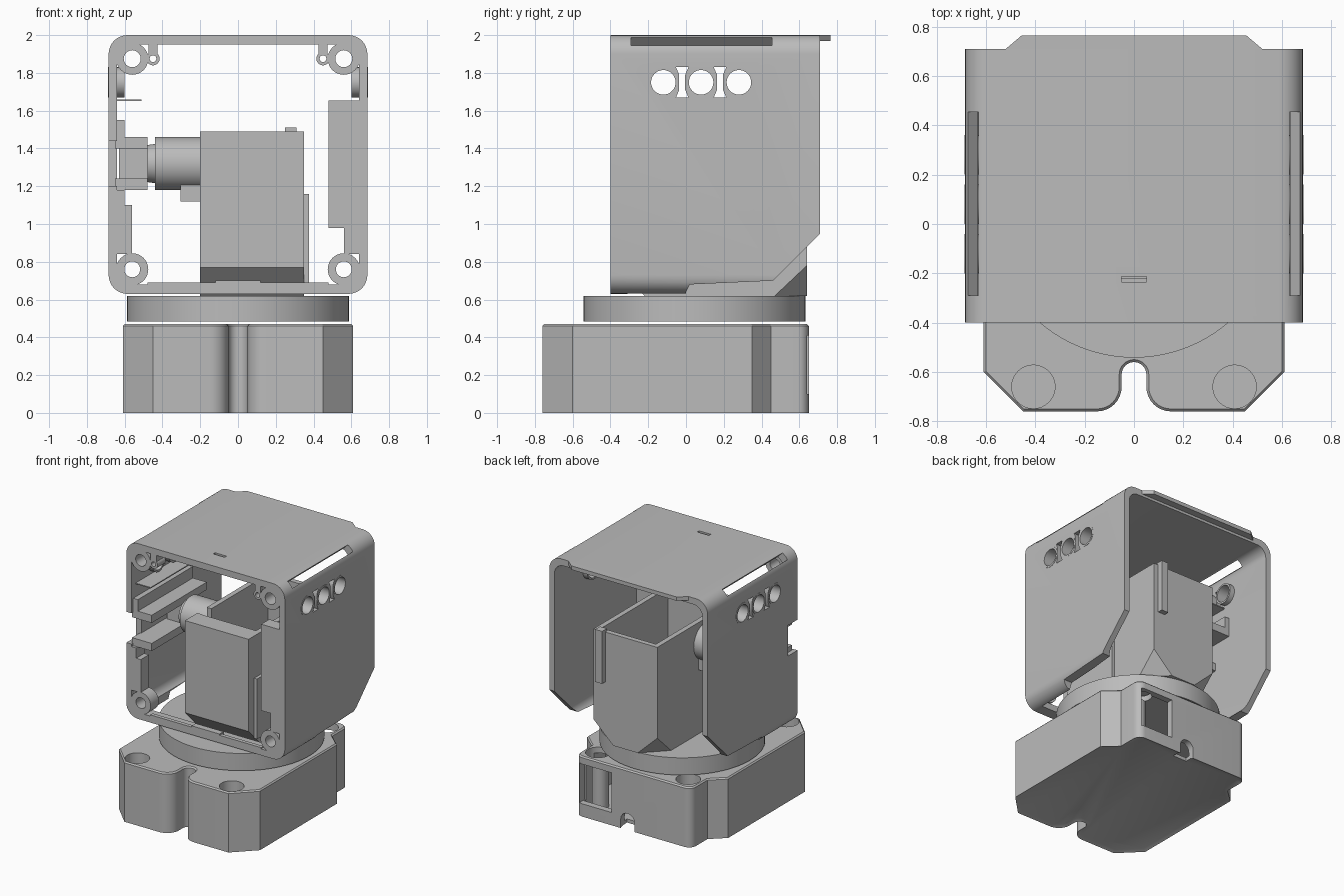
import bpy, bmesh
from math import sin, cos, pi, radians
from mathutils import Vector, Matrix

if "Cube" in bpy.data.objects:
    bpy.data.objects.remove(bpy.data.objects["Cube"])

grey = bpy.data.materials.new("printed_grey")
grey.use_nodes = True
grey.diffuse_color = (0.5, 0.5, 0.5, 1)
grey.node_tree.nodes["Principled BSDF"].inputs["Base Color"].default_value = (0.5, 0.5, 0.5, 1)
parts = []


def arc(cx, cy, r, a0, a1, n=8):
    steps = [radians(a0 + (a1 - a0) * i / n) for i in range(n + 1)]
    return [(cx + r * cos(a), cy + r * sin(a)) for a in steps]


def prism(name, pts, axis, a, b):
    """Extrude a 2D outline along an axis from a to b."""
    place = {"X": lambda p, t: (t, p[0], p[1]),
             "Y": lambda p, t: (p[0], t, p[1]),
             "Z": lambda p, t: (p[0], p[1], t)}[axis]
    bm = bmesh.new()
    low = [bm.verts.new(place(p, a)) for p in pts]
    high = [bm.verts.new(place(p, b)) for p in pts]
    bm.faces.new(low)
    bm.faces.new(high)
    for i in range(len(pts)):
        j = (i + 1) % len(pts)
        bm.faces.new((low[i], low[j], high[j], high[i]))
    bmesh.ops.recalc_face_normals(bm, faces=bm.faces)
    mesh = bpy.data.meshes.new(name)
    bm.to_mesh(mesh)
    bm.free()
    mesh.materials.append(grey)
    obj = bpy.data.objects.new(name, mesh)
    bpy.context.collection.objects.link(obj)
    parts.append(obj)
    return obj


def box(name, x0, x1, y0, y1, z0, z1):
    return prism(name, [(x0, y0), (x1, y0), (x1, y1), (x0, y1)], "Z", z0, z1)


def disc(name, c, r, axis, a, b, n=32):
    return prism(name, arc(c[0], c[1], r, 0, 360, n)[:-1], axis, a, b)


def cut(obj, *cutters):
    """Subtract cutters, bake the result and drop the cutters."""
    for c in cutters:
        mod = obj.modifiers.new("cut", "BOOLEAN")
        mod.operation, mod.solver, mod.object = "DIFFERENCE", "EXACT", c
    bpy.context.view_layer.update()
    graph = bpy.context.evaluated_depsgraph_get()
    baked = bpy.data.meshes.new_from_object(obj.evaluated_get(graph))
    obj.modifiers.clear()
    obj.data = baked
    for c in cutters:
        parts.remove(c)
        bpy.data.objects.remove(c)
    return obj


def ring(name, c, r, hole, axis, a, b):
    return cut(disc(name, c, r, axis, a, b), disc("hole", c, hole, axis, a - 0.1, b + 0.1))


def edit(obj, action):
    bm = bmesh.new()
    bm.from_mesh(obj.data)
    action(bm)
    bmesh.ops.recalc_face_normals(bm, faces=bm.faces)
    bm.to_mesh(obj.data)
    bm.free()


def slice_off(obj, co, normal):
    def action(bm):
        res = bmesh.ops.bisect_plane(bm, geom=bm.verts[:] + bm.edges[:] + bm.faces[:],
                                     plane_co=co, plane_no=normal, clear_outer=True)
        rim = [e for e in res["geom_cut"] if isinstance(e, bmesh.types.BMEdge)]
        bmesh.ops.edgeloop_fill(bm, edges=rim)
    edit(obj, action)


# Base housing with front cable notch
half = (arc(0, -0.61, 0.05, 90, 0) + arc(0.15, -0.66, 0.1, 180, 270)
        + [(0.45, -0.76), (0.61, -0.6), (0.61, 0.35), (0.5, 0.45)]
        + arc(0.44, 0.59, 0.06, 0, 90))
base = prism("base_housing", half + [(-x, y) for x, y in reversed(half[1:])], "Z", 0, 0.46)


def base_rims(bm):
    bm.normal_update()
    for sign, width, depth in ((-1, 0.03, -0.012), (1, 0.01, 0.01)):
        cap = [f for f in bm.faces if f.normal.z * sign > 0.99 and len(f.verts) > 20]
        bmesh.ops.inset_region(bm, faces=cap, thickness=width, depth=depth)


edit(base, base_rims)
arch = [(-0.01, -0.1)] + arc(0.05, 0.07, 0.06, 180, 0) + [(0.11, -0.1)]
cut(base,
    box("cavity", -0.54, 0.54, -0.5, 0.34, 0.04, 0.425),
    box("rear_cavity", -0.28, 0.46, 0.3, 0.6, 0.04, 0.425),
    box("window", 0.19, 0.47, 0.58, 0.8, 0.1, 0.41),
    prism("cable_slot", arch, "Y", 0.57, 0.8),
    *[disc("counterbore", (s * x, y), 0.088, "Z", 0.37, 0.6)
      for s in (-1, 1) for x, y in ((0.408, -0.66), (0.39, 0.53))])
disc("base_pillar", (0.39, 0.5), 0.06, "Z", 0.03, 0.38)

# Turntable
disc("turntable", (0, 0.045), 0.587, "Z", 0.485, 0.62, 96)


# Head shell: square tube, open front and back
def rounded(w, z0, z1, r):
    return (arc(w - r, z1 - r, r, 0, 90) + arc(r - w, z1 - r, r, 90, 180)
            + arc(r - w, z0 + r, r, 180, 270) + arc(w - r, z0 + r, r, 270, 360))


shell = prism("head_shell", rounded(0.685, 0.63, 2.0, 0.1), "Y", -0.4, 0.71)
cut(shell, prism("inside", rounded(0.64, 0.68, 1.95, 0.08), "Y", -0.6, 0.9))
lower_cut = [(0, 0.5), (0, 0.64), (0.02, 0.68), (0.46, 0.7), (0.72, 0.96), (0.9, 0.96), (0.9, 0.5)]
hole_ys = (-0.12, 0.08, 0.28)
cutters = [prism("lower_cut", lower_cut, "X", -1, 1),
           box("floor_cut", -0.6, 0.6, -0.31, 0.9, 0.5, 0.72),
           box("side_notch", -0.8, -0.6, -0.5, -0.28, 1.2, 1.44),
           box("top_slit", -0.05, 0.05, -0.235, -0.212, 1.9, 2.1)]
# Vent holes and hourglass slots through both walls
for y in hole_ys:
    cutters.append(disc("vent", (y, 1.75), 0.066, "X", -1, 1))
for y in (-0.02, 0.18):
    wedge = [(y + s * k * w, 1.75 + k * h) for k in (1, -1)
             for s, w, h in ((1, 0.016, -0.04), (1, 0.016, 0.04), (1, 0.033, 0.08), (-1, 0.033, 0.08))]
    cutters.append(prism("hourglass", wedge, "X", -1, 1))
# Long slots along the rounded upper edges
for s in (-1, 1):
    c = box("edge_slot", -0.03, 0.03, -0.29, 0.455, -0.15, 0.15)
    c.data.transform(Matrix.Translation((s * 0.648, 0, 1.963)) @ Matrix.Rotation(s * pi / 4, 4, "Y"))
    cutters.append(c)
cut(shell, *cutters)
prism("top_tongue", [(-0.52, 0.71), (0.52, 0.71), (0.455, 0.765), (-0.455, 0.765)], "Z", 1.97, 2.0)

# Vent collars and screw bosses, both sides
for s, side in ((-1, "right"), (1, "left")):
    for y in hole_ys:
        a, b = sorted((s * 0.6, s * 0.687))
        ring(side + "_vent_collar", (y, 1.75), 0.08, 0.065, "X", a, b)
    ring(side + "_upper_boss", (s * 0.56, 1.875), 0.085, 0.045, "Y", -0.4, -0.3)
    ring(side + "_lower_boss", (s * 0.56, 0.76), 0.085, 0.042, "Y", -0.4, -0.3)
    ring(side + "_small_boss", (s * 0.45, 1.875), 0.035, 0.018, "Y", -0.4, -0.3)
    x0, x1 = sorted((s * 0.425, s * 0.475))
    box(side + "_small_boss_web", x0, x1, -0.4, -0.32, 1.9, 1.955)

# Front frame flanges
box("left_flange", 0.48, 0.65, -0.4, -0.3, 0.98, 1.655)
box("left_lower_flange", 0.56, 0.65, -0.4, -0.3, 0.84, 0.98)
box("right_flange", -0.65, -0.56, -0.4, -0.3, 0.84, 1.1)
box("right_flange_step", -0.65, -0.6, -0.4, -0.3, 1.1, 1.18)
box("bottom_lip", -0.48, 0.48, -0.4, -0.37, 0.67, 0.69)
box("bottom_tab", -0.12, 0.12, -0.4, -0.35, 0.68, 0.7)

# Bracket shelves and hook on the right wall
box("thin_shelf", -0.65, -0.51, -0.35, 0.25, 1.65, 1.658)
box("upper_shelf", -0.65, -0.48, -0.38, 0.3, 1.4, 1.46)
box("upper_shelf_rib", -0.65, -0.6, -0.38, 0.3, 1.46, 1.55)
box("lower_shelf", -0.65, -0.48, -0.38, 0.15, 1.18, 1.24)
box("hook_back", -0.63, -0.48, 0.02, 0.12, 1.22, 1.42)

# Motor case: open-topped box with sheared lower corners
case = box("motor_case", -0.2, 0.35, -0.37, 0.64, 0.62, 1.49)
slice_off(case, (0, -0.37, 0.77), (0, -1, -1))
slice_off(case, (0.35, 0.64, 0.78), (1, 1, -1.06))
slice_off(case, (-0.2, 0.64, 0.78), (-1, 1, -1.06))
cut(case, box("case_inside", -0.16, 0.31, -0.22, 0.6, 0.8, 1.7),
    box("case_gap", -0.3, -0.1, -0.215, -0.1, 1.25, 1.7))
box("case_side_plate", 0.35, 0.375, -0.3, 0.2, 0.69, 1.16)
box("case_clip", 0.25, 0.31, 0.62, 0.68, 1.1, 1.51)

# Drive barrel with tapered tip
barrel = disc("drive_barrel", (0.05, 1.32), 0.14, "X", -0.48, -0.19, 48)
for v in barrel.data.vertices:
    if v.co.x < -0.4:
        v.co.y = 0.05 + (v.co.y - 0.05) * 0.7
        v.co.z = 1.32 + (v.co.z - 1.32) * 0.7
        v.co.x = -0.48
disc("barrel_sleeve", (0.05, 1.32), 0.14, "X", -0.44, -0.19, 48)
box("barrel_foot", -0.305, -0.19, -0.03, 0.13, 1.12, 1.22)

# Smooth round surfaces, keep edges sharp
bpy.ops.object.select_all(action="DESELECT")
for p in parts:
    p.select_set(True)
bpy.context.view_layer.objects.active = shell
bpy.ops.object.shade_smooth_by_angle(angle=radians(30))
